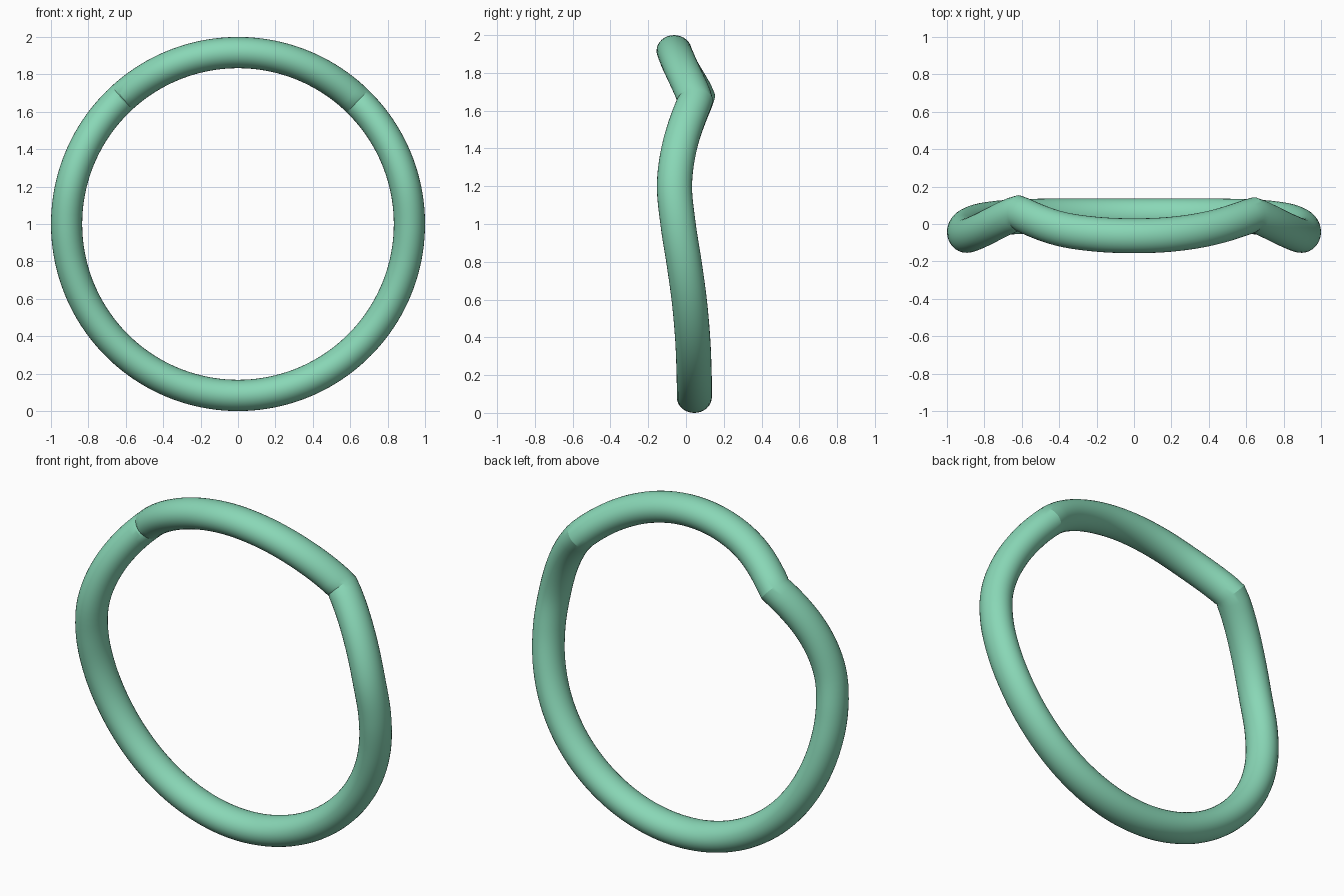
import bpy, bmesh, math
from mathutils import Vector

if "Cube" in bpy.data.objects:
    bpy.data.objects.remove(bpy.data.objects["Cube"])

R = 0.9165               # ring centre-line radius
RAD, DEP = 0.0835, 0.093  # tube half size: radial and in depth
SIDES = 32

# Depth (y) of the centre line against degrees from the ring's bottom
SIDE = [(0, .044), (30, .043), (49, .035), (64, .017), (77, -.010),
        (90, -.042), (103, -.061), (116, -.036)]
RIGHT_KINK, LEFT_KINK = (135.6, .050), (222.5, .061)

mirrored = lambda pts: [(360 - a, y) for a, y in reversed(pts)]
top = [RIGHT_KINK, (154, -.024), (167.5, -.055), (180, -.063),
       (192.5, -.055), (206, -.024), LEFT_KINK]
right = mirrored(SIDE[1:3])
right = [(a - 360, y) for a, y in right] + SIDE + [RIGHT_KINK]
left = [LEFT_KINK] + mirrored(SIDE) + [(a + 360, y) for a, y in SIDE[1:3]]


def smooth(pts, a):
    """Cubic interpolation through (angle, depth) points."""
    n = len(pts)

    def slope(i):
        d = lambda j: (pts[j + 1][1] - pts[j][1]) / (pts[j + 1][0] - pts[j][0])
        if i == 0:
            return d(0)
        if i == n - 1:
            return d(n - 2) * 1.1
        return (d(i - 1) + d(i)) / 2
    i = max(k for k in range(n - 1) if pts[k][0] <= a or k == 0)
    (a0, y0), (a1, y1) = pts[i], pts[i + 1]
    h = a1 - a0
    t = (a - a0) / h
    return (y0 * (2*t**3 - 3*t**2 + 1) + y1 * (3*t**2 - 2*t**3)
            + h * slope(i) * (t**3 - 2*t**2 + t) + h * slope(i + 1) * (t**3 - t**2))


# Centre line in three smooth runs that meet at the two kinks
path = []
for pts, a0, a1, steps in ((right, 0, RIGHT_KINK[0], 60),
                           (top, RIGHT_KINK[0], LEFT_KINK[0], 40),
                           (left, LEFT_KINK[0], 360, 60)):
    for k in range(steps):
        a = a0 + (a1 - a0) * k / steps
        t = math.radians(a)
        out = Vector((math.sin(t), 0, -math.cos(t)))
        path.append((out * R + Vector((0, smooth(pts, a), 1)), out))

# Sweep an oval section along the line
bm = bmesh.new()
rings = []
n = len(path)
for i, (p, out) in enumerate(path):
    before, after = path[i - 1][0], path[(i + 1) % n][0]
    tan = ((p - before).normalized() + (after - p).normalized()).normalized()
    side = out.cross(tan).normalized()
    rings.append([bm.verts.new(p + out * RAD * math.cos(u) + side * DEP * math.sin(u))
                  for u in (2 * math.pi * j / SIDES for j in range(SIDES))])
for i in range(n):
    a, b = rings[i], rings[(i + 1) % n]
    for j in range(SIDES):
        k = (j + 1) % SIDES
        bm.faces.new((a[j], a[k], b[k], b[j]))
bmesh.ops.recalc_face_normals(bm, faces=bm.faces)
mesh = bpy.data.meshes.new("bent_ring")
bm.to_mesh(mesh)
bm.free()
ring = bpy.data.objects.new("bent_ring", mesh)
bpy.context.collection.objects.link(ring)

mat = bpy.data.materials.new("mint_green")
mat.diffuse_color = (0.25, 0.68, 0.47, 1)
mat.use_nodes = True
mat.node_tree.nodes["Principled BSDF"].inputs["Base Color"].default_value = mat.diffuse_color
mesh.materials.append(mat)

bpy.context.view_layer.objects.active = ring
ring.select_set(True)
bpy.ops.object.shade_smooth_by_angle(angle=math.radians(20))
